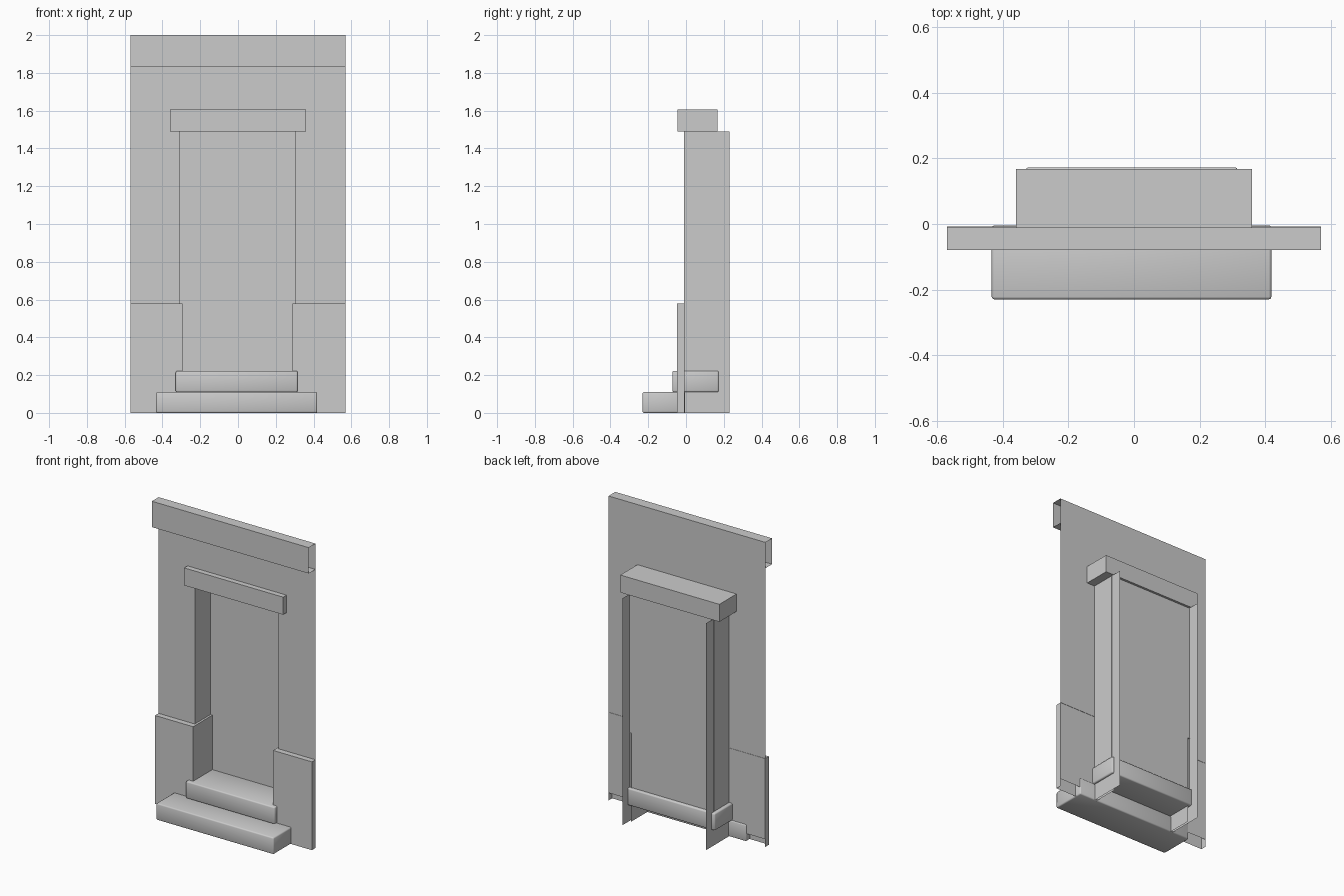
import bpy, bmesh
from mathutils import Vector

old = bpy.data.objects.get("Cube")
if old:
    bpy.data.objects.remove(old, do_unlink=True)

stone = bpy.data.materials.new("grey_stone")
stone.use_nodes = True
stone.diffuse_color = (0.6, 0.6, 0.6, 1)
stone.node_tree.nodes["Principled BSDF"].inputs["Base Color"].default_value = (0.6, 0.6, 0.6, 1)

SIDES = {
    "left": (1, 0, 0), "right": (-1, 0, 0),
    "front": (0, -1, 0), "back": (0, 1, 0),
    "top": (0, 0, 1), "bottom": (0, 0, -1),
}


def finish(name, bm):
    mesh = bpy.data.meshes.new(name)
    bm.to_mesh(mesh)
    bm.free()
    mesh.materials.append(stone)
    obj = bpy.data.objects.new(name, mesh)
    bpy.context.collection.objects.link(obj)
    return obj


def block(name, xs, ys, zs, keep=None):
    """Box between the given ranges, keeping only the listed sides (all by default)."""
    bm = bmesh.new()
    bmesh.ops.create_cube(bm, size=1)
    bm.normal_update()
    if keep:
        wanted = [Vector(SIDES[k]) for k in keep]
        drop = [f for f in bm.faces if not any(f.normal.dot(w) > 0.9 for w in wanted)]
        bmesh.ops.delete(bm, geom=drop, context='FACES')
    for v in bm.verts:
        v.co = [lo + (c + 0.5) * (hi - lo) for c, (lo, hi) in zip(v.co, (xs, ys, zs))]
    return finish(name, bm)


def step(name, xs, ys, zs):
    """Stone step with softly rounded edges."""
    obj = block(name, xs, ys, zs)
    bev = obj.modifiers.new("rounded_edges", 'BEVEL')
    bev.width = 0.008
    bev.segments = 2
    bpy.ops.object.select_all(action='DESELECT')
    obj.select_set(True)
    bpy.context.view_layer.objects.active = obj
    bpy.ops.object.shade_smooth()


WALL_Y, HALF, DOOR_TOP = -0.01, 0.57, 1.49
JAMB_R, JAMB_L = -0.307, 0.302
DADO_Y, DADO_TOP = -0.047, 0.58

# Wall sheet with the doorway left open
bm = bmesh.new()
outline = [(-HALF, 0.05), (JAMB_R, 0.05), (JAMB_R, DOOR_TOP), (JAMB_L, DOOR_TOP),
           (JAMB_L, 0.05), (HALF, 0.05), (HALF, 2), (-HALF, 2)]
bm.faces.new([bm.verts.new((x, WALL_Y, z)) for x, z in outline])
finish("wall", bm)

# Cornice, open at the ends and back
block("cornice", (-HALF, HALF), (-0.08, WALL_Y), (1.83, 2), ("front", "top", "bottom"))

# Lintel and recessed door
block("lintel", (-0.36, 0.36), (-0.045, 0.168), (DOOR_TOP, 1.605))
block("door", (JAMB_R - 0.004, JAMB_L + 0.004), (0.153, 0.153), (0.2, DOOR_TOP), ("front",))

# Jamb sheets and the raised lower facing on each side of the doorway
for name, sign, jamb, inner in (("right", -1, JAMB_R, -0.293), ("left", 1, JAMB_L, 0.288)):
    inward = "left" if sign < 0 else "right"
    block(name + "_jamb", (jamb, jamb), (WALL_Y, 0.23), (0, DOOR_TOP), (inward,))
    block(name + "_facing", sorted((inner, sign * HALF)), (DADO_Y, WALL_Y + 0.002),
          (0, DADO_TOP), ("front", "top", name))
    block(name + "_facing_return", sorted((inner, jamb)), (DADO_Y, 0.158),
          (0, DADO_TOP), (inward, "top"))

# Entrance steps
step("lower_step", (-0.434, 0.419), (-0.23, -0.004), (0, 0.11))
step("upper_step", (-0.33, 0.316), (-0.072, 0.173), (0.11, 0.222))
